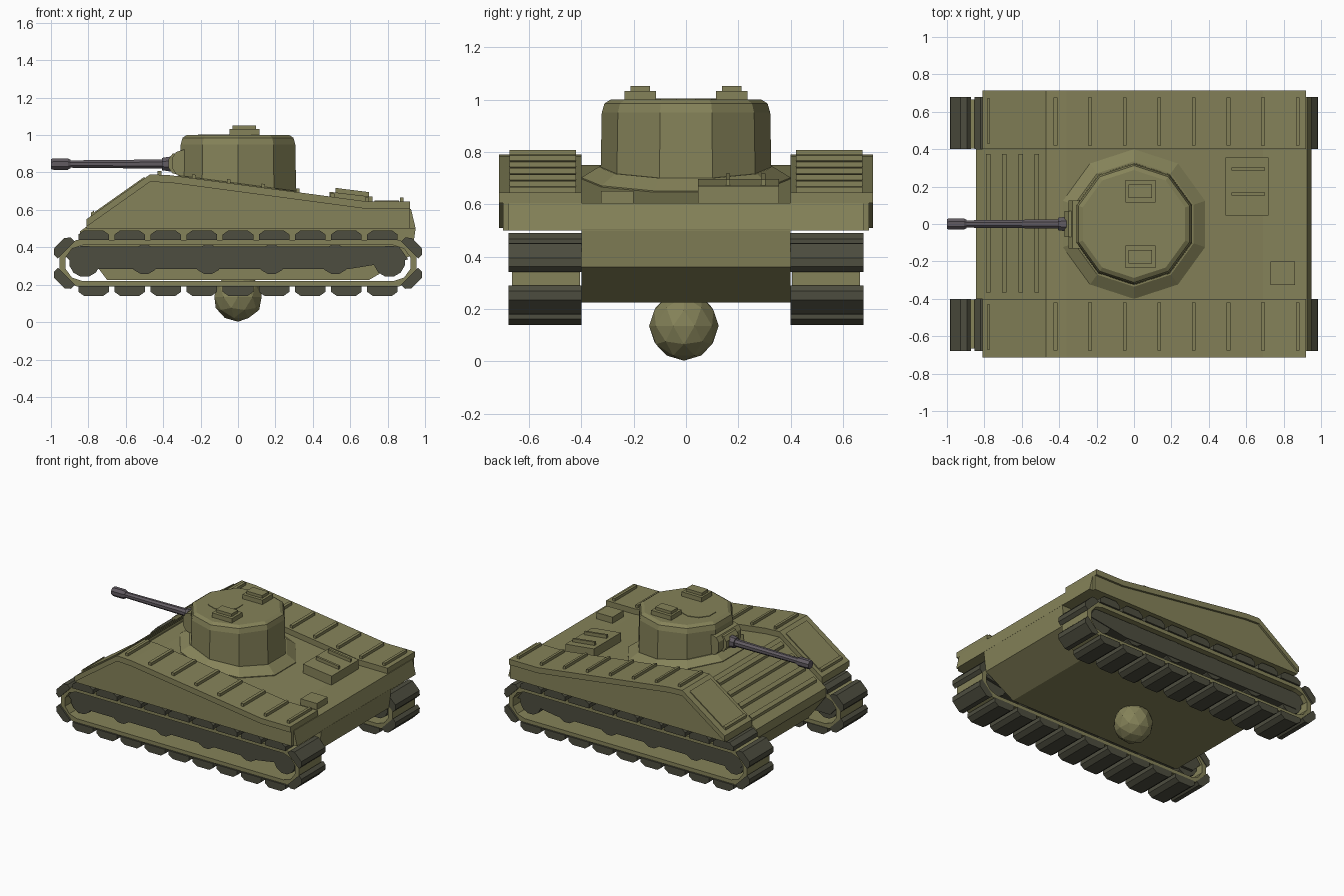
import bpy, bmesh, math
from mathutils import Matrix, Vector

cube = bpy.data.objects.get("Cube")
if cube:
    bpy.data.objects.remove(cube, do_unlink=True)


def material(name, rgb):
    m = bpy.data.materials.new(name)
    m.use_nodes = True
    m.diffuse_color = (*rgb, 1)
    m.node_tree.nodes["Principled BSDF"].inputs["Base Color"].default_value = (*rgb, 1)
    return m


OLIVE = material("olive paint", (0.235, 0.225, 0.1))
DARK = material("dark track", (0.075, 0.075, 0.05))
STEEL = material("gun steel", (0.12, 0.105, 0.12))


def finish(name, bm, mat):
    bmesh.ops.recalc_face_normals(bm, faces=bm.faces)
    mesh = bpy.data.meshes.new(name)
    bm.to_mesh(mesh)
    bm.free()
    mesh.materials.append(mat)
    obj = bpy.data.objects.new(name, mesh)
    bpy.context.collection.objects.link(obj)
    return obj


def add_prism(bm, profile, y0, y1):
    """Extrude an (x, z) outline from y0 to y1."""
    a = [bm.verts.new((x, y0, z)) for x, z in profile]
    b = [bm.verts.new((x, y1, z)) for x, z in profile]
    bm.faces.new(a)
    bm.faces.new(b)
    for i in range(len(a)):
        j = (i + 1) % len(a)
        bm.faces.new((a[i], a[j], b[j], b[i]))


def prism(name, profile, y0, y1, mat=OLIVE):
    bm = bmesh.new()
    add_prism(bm, profile, y0, y1)
    return finish(name, bm, mat)


def box(name, x0, x1, y0, y1, z0, z1, mat=OLIVE):
    return prism(name, [(x0, z0), (x1, z0), (x1, z1), (x0, z1)], y0, y1, mat)


def loft(name, rings, mat=OLIVE):
    """Skin a list of equally long vertex rings and cap both ends."""
    bm = bmesh.new()
    vs = [[bm.verts.new(p) for p in ring] for ring in rings]
    n = len(vs[0])
    for lo, hi in zip(vs, vs[1:]):
        for i in range(n):
            j = (i + 1) % n
            bm.faces.new((lo[i], lo[j], hi[j], hi[i]))
    bm.faces.new(vs[0])
    bm.faces.new(vs[-1])
    return finish(name, bm, mat)


def rod(name, sections, z, sides, mat):
    """Turned part along x from (x, radius) sections."""
    angles = [math.tau * (i + 0.5) / sides for i in range(sides)]
    return loft(name, [[(x, r * math.cos(a), z + r * math.sin(a)) for a in angles]
                       for x, r in sections], mat)


# Top line of the fenders; the centre deck runs parallel, one plate lower
TOP = [(-0.81, 0.55), (-0.47, 0.79), (-0.36, 0.785), (0.69, 0.645), (0.92, 0.645)]
PLATE = 0.04


def fender_z(x):
    for (xa, za), (xb, zb) in zip(TOP, TOP[1:]):
        if x <= xb:
            break
    return za + (zb - za) * (x - xa) / (xb - xa)


def deck_z(x):
    return fender_z(x) - PLATE


def slab(name, x0, x1, y0, y1, height, surface):
    """Plate lying on a sloping surface."""
    a, b = surface(x0), surface(x1)
    return prism(name, [(x0, a - 0.005), (x1, b - 0.005), (x1, b + height), (x0, a + height)], y0, y1)


# Hull
deck = [(x, z - PLATE) for x, z in TOP]
prism("upper_hull", [(-0.81, 0.5)] + deck + [(0.92, 0.5)], -0.7, 0.7)
prism("rear_plate", [(0.9, 0.5), (0.9, 0.605), (0.925, 0.605), (0.95, 0.5)], -0.68, 0.68)
prism("lower_hull", [(-0.845, 0.485), (-0.81, 0.51), (0.9, 0.51), (0.95, 0.505), (0.93, 0.36),
                     (0.7, 0.225), (-0.7, 0.225), (-0.845, 0.42)], -0.4, 0.4)

# Fenders with ribs and front panels
for side, s in (("left", 1), ("right", -1)):
    prism("fender_" + side, TOP + deck[::-1], s * 0.4, s * 0.715)
    for i in range(8):
        x = -0.42 + 0.185 * i
        slab(f"fender_rib_{side}_{i}", x - 0.01, x + 0.01, s * 0.42, s * 0.675, 0.02, fender_z)
    slab("front_panel_" + side, -0.78, -0.5, s * 0.43, s * 0.67, 0.008, fender_z)
    slab("panel_lip_" + side, -0.785, -0.77, s * 0.43, s * 0.67, 0.018, fender_z)

# Bars across the sloped front
for i in range(4):
    x = -0.78 + 0.087 * i
    slab(f"front_bar_{i}", x - 0.012, x + 0.012, -0.365, 0.375, 0.02, deck_z)

# Rear deck boxes
slab("engine_hatch", 0.49, 0.72, 0.045, 0.355, 0.065, deck_z)
for i, y in enumerate((0.16, 0.295)):
    slab(f"hatch_rail_{i}", 0.52, 0.7, y - 0.008, y + 0.008, 0.09, deck_z)
slab("rear_box", 0.73, 0.86, -0.325, -0.2, 0.045, deck_z)

# Turret: ten-sided body with a sloped skirt on the deck
ANGLES = [math.radians(18 + 36 * i) for i in range(10)]


def ring(r, z):
    return [(r * math.cos(a), r * math.sin(a), z) for a in ANGLES]


def deck_ring(r, lift):
    return [(x, y, deck_z(x) + lift) for x, y, _ in ring(r, 0)]


loft("turret_skirt", [deck_ring(0.4, -0.01), deck_ring(0.4, 0.005), deck_ring(0.335, 0.045)])
loft("turret", [ring(0.328, 0.64), ring(0.322, 0.95), ring(0.312, 0.985), ring(0.288, 1.0)])
loft("turret_disc", [[(-0.1 + 0.12 * math.cos(a), 0.12 * math.sin(a), z) for a in ANGLES]
                     for z in (0.995, 1.004)])
for side, s in (("left", 1), ("right", -1)):
    box("turret_hatch_" + side, -0.045, 0.115, s * 0.115, s * 0.235, 0.99, 1.032)
    box("hatch_lid_" + side, -0.03, 0.097, s * 0.138, s * 0.212, 1.03, 1.052)

# Gun and mount
prism("gun_mount", [(-0.28, 0.77), (-0.33, 0.79), (-0.35, 0.82), (-0.35, 0.88), (-0.33, 0.91),
                    (-0.28, 0.925)], -0.13, 0.125)
prism("gun_shield", [(-0.32, 0.79), (-0.35, 0.795), (-0.372, 0.825), (-0.372, 0.87),
                     (-0.35, 0.9), (-0.32, 0.905)], -0.07, 0.07)
rod("gun_collar", [(-0.35, 0.045), (-0.405, 0.036)], 0.845, 8, STEEL)
rod("gun_barrel", [(-0.36, 0.027), (-0.92, 0.021)], 0.845, 8, STEEL)
rod("gun_muzzle", [(-0.895, 0.024), (-0.91, 0.033), (-0.985, 0.033), (-1.0, 0.029)], 0.845, 8, STEEL)

# Ball under the belly
bm = bmesh.new()
bmesh.ops.create_icosphere(bm, subdivisions=2, radius=0.133,
                           matrix=Matrix.Translation((0, -0.008, 0.135)))
finish("belly_ball", bm, OLIVE)

# Tracks: olive belt, dark pads, dark wheel carrier
QUARTER = [(0.86, 0.125), (0.92, 0.1), (0.955, 0.04)]
MID = 0.315
outline = (QUARTER + [(x, -z) for x, z in QUARTER[::-1]]
           + [(-x, -z) for x, z in QUARTER] + [(-x, z) for x, z in QUARTER[::-1]])
PAD = [(-0.082, -0.025), (-0.082, 0.005), (-0.05, 0.028), (0.05, 0.028), (0.082, 0.005), (0.082, -0.025)]
pads = [(0.193 * k, MID + s * 0.148, 90 - 90 * s, 1) for s in (1, -1) for k in range(-4, 5)]
pads += [(sx * 0.935, MID + sz * 0.088, math.degrees(math.atan2(sx, sz)), 0.78)
         for sx in (1, -1) for sz in (1, -1)]

for side, s in (("left", 1), ("right", -1)):
    bm = bmesh.new()
    loops = []
    for y in (0.405, 0.665):
        for kx, kz in ((1, 1), (0.965, 0.77)):
            loops.append([bm.verts.new((x * kx, s * y, MID + z * kz)) for x, z in outline])
    n = len(outline)
    for a, b in ((0, 1), (1, 3), (3, 2), (2, 0)):
        for i in range(n):
            j = (i + 1) % n
            bm.faces.new((loops[a][i], loops[a][j], loops[b][j], loops[b][i]))
    finish("track_belt_" + side, bm, OLIVE)

    bm = bmesh.new()
    for x, z, turn, size in pads:
        c, d = math.cos(math.radians(turn)), math.sin(math.radians(turn))
        shape = [(x + size * px * c + pz * d, z - size * px * d + pz * c) for px, pz in PAD]
        add_prism(bm, shape, s * 0.4, s * 0.678)
    finish("track_pads_" + side, bm, DARK)

    prism("wheel_carrier_" + side, [(-0.92, 0.35), (-0.88, 0.405), (0.86, 0.405), (0.91, 0.335),
                                    (0.6, 0.285), (-0.86, 0.285)], s * 0.42, s * 0.63, DARK)
    wheels = [(x, 0.325, 0.085) for x in (-0.82, 0.81)] + [(x, 0.335, 0.08) for x in (-0.5, -0.16, 0.18, 0.52)]
    bm = bmesh.new()
    for x, z, r in wheels:
        add_prism(bm, [(x + r * math.cos(math.tau * (i + 0.5) / 12), z + r * math.sin(math.tau * (i + 0.5) / 12))
                       for i in range(12)], s * 0.44, s * 0.625)
    finish("road_wheels_" + side, bm, DARK)
